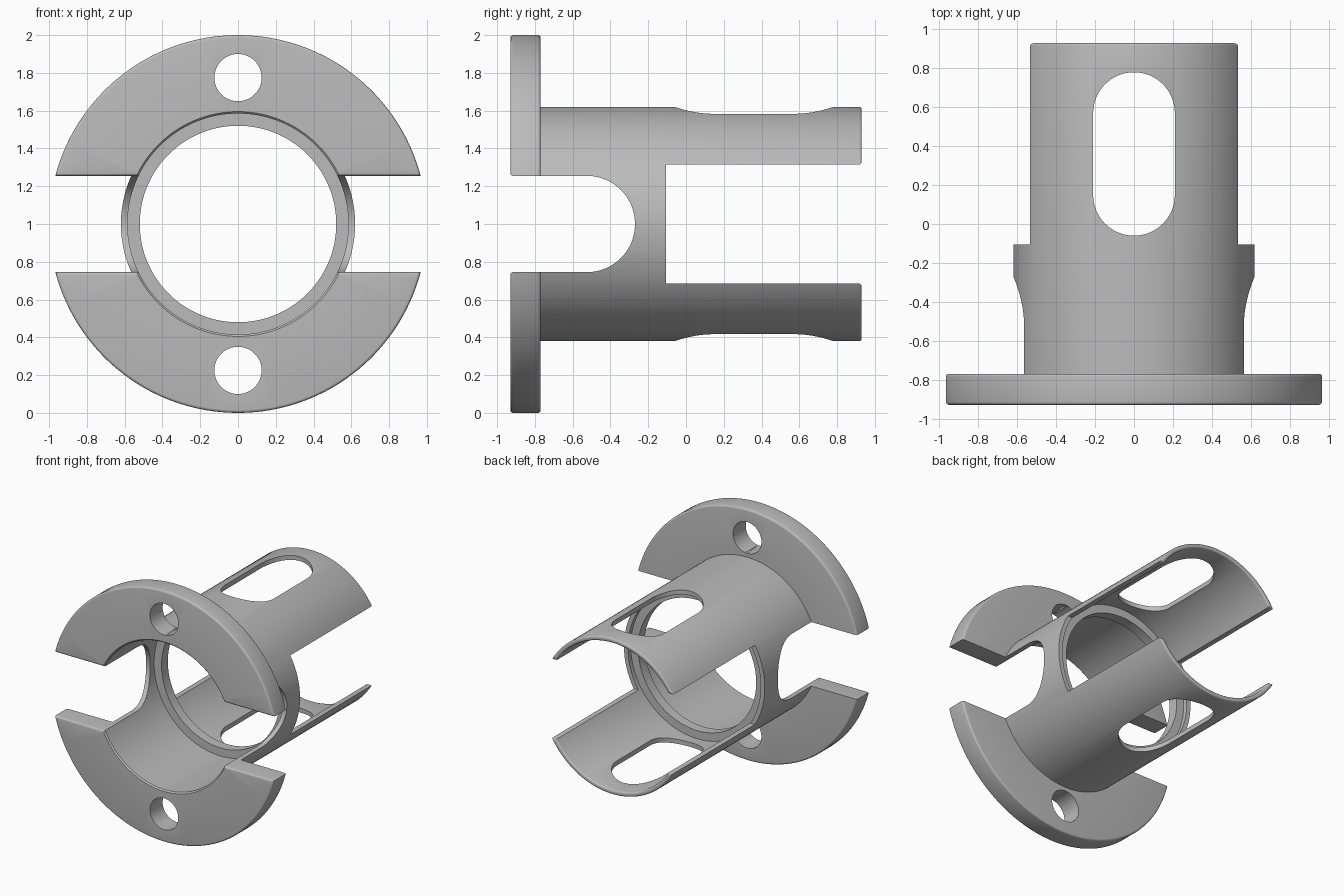
import bpy, bmesh, math
from mathutils import Vector, Matrix

cube = bpy.data.objects.get("Cube")
if cube:
    bpy.data.objects.remove(cube, do_unlink=True)

CENTRE_Z = 1.0
SEGMENTS = 144

grey = bpy.data.materials.new("plain grey")
grey.use_nodes = True
colour = (0.5, 0.5, 0.5, 1)
grey.diffuse_color = colour
for node in grey.node_tree.nodes:
    if node.type == 'BSDF_PRINCIPLED':
        node.inputs["Base Color"].default_value = colour


def make_object(name, bm):
    bmesh.ops.recalc_face_normals(bm, faces=bm.faces)
    mesh = bpy.data.meshes.new(name)
    bm.to_mesh(mesh)
    bm.free()
    mesh.materials.append(grey)
    obj = bpy.data.objects.new(name, mesh)
    bpy.context.collection.objects.link(obj)
    return obj


def revolve(name, profile):
    """Spin a closed (radius, y) profile around the sleeve axis."""
    bm = bmesh.new()
    rings = []
    for i in range(SEGMENTS):
        a = 2 * math.pi * i / SEGMENTS
        rings.append([bm.verts.new((r * math.sin(a), y, CENTRE_Z + r * math.cos(a)))
                      for r, y in profile])
    n = len(profile)
    for i in range(SEGMENTS):
        p, q = rings[i], rings[(i + 1) % SEGMENTS]
        for j in range(n):
            k = (j + 1) % n
            bm.faces.new((p[j], p[k], q[k], q[j]))
    return make_object(name, bm)


def prism(name, points, direction):
    """Extrude a flat outline along a direction to make a cutter."""
    bm = bmesh.new()
    face = bm.faces.new([bm.verts.new(p) for p in points])
    out = bmesh.ops.extrude_face_region(bm, geom=[face])
    verts = [v for v in out["geom"] if isinstance(v, bmesh.types.BMVert)]
    bmesh.ops.translate(bm, verts=verts, vec=Vector(direction))
    obj = make_object(name, bm)
    obj.hide_render = True
    return obj


def arc(cx, cy, r, start, end, steps):
    return [(cx + r * math.cos(math.radians(start + (end - start) * i / steps)),
             cy + r * math.sin(math.radians(start + (end - start) * i / steps)))
            for i in range(steps + 1)]


# Sleeve, rounded flange and inner stop ring in one profile
f = 0.015
profile = arc(1 - f, -0.93 + f, f, -90, 0, 4)
profile += arc(1 - f, -0.77 - f, f, 0, 90, 4)
profile += [(0.62, -0.77)]
profile += arc(0.608, 0.918, 0.012, 0, 90, 3)
profile += arc(0.597, 0.918, 0.012, 90, 180, 3)
profile += [(0.585, -0.14), (0.52, -0.14), (0.52, -0.22), (0.585, -0.22),
            (0.585, -0.92), (0.595, -0.93)]
sleeve = revolve("flanged_sleeve", profile)

# Round-ended notch through both sides at the front
h = 0.255
half = [(-1.2, h + f), (-0.93, h + f)]
half += arc(-0.93 + f, h + f, f, 180, 270, 4)
notch = half + arc(-0.27 - h, 0, h, 90, -90, 40) + [(y, -z) for y, z in reversed(half)]
cutters = [prism("side_notch_cutter",
                 [(-1.5, y, CENTRE_Z + z) for y, z in notch], (3, 0, 0))]

# Square notch through both sides at the back
h = 0.315
half = [(-0.105, h)] + arc(0.93 - f, h + f, f, 270, 360, 4) + [(1.2, h + f)]
notch = half + [(y, -z) for y, z in reversed(half)]
cutters.append(prism("rear_notch_cutter",
                     [(-1.5, y, CENTRE_Z + z) for y, z in notch], (3, 0, 0)))

# Long slot through the upper and lower arms
slot = arc(0, 0.57, 0.21, 0, 180, 32) + arc(0, 0.15, 0.21, 180, 360, 32)
cutters.append(prism("arm_slot_cutter", [(x, y, -0.5) for x, y in slot], (0, 0, 3)))

# Bolt holes in the flange
for side in (1, -1):
    hole = arc(0, CENTRE_Z + side * 0.775, 0.125, 0, 360, 48)[:-1]
    cutters.append(prism("bolt_hole_cutter", [(x, -1.2, z) for x, z in hole], (0, 0.5, 0)))

# Apply the cuts
bpy.ops.object.select_all(action='DESELECT')
sleeve.select_set(True)
bpy.context.view_layer.objects.active = sleeve
for cutter in cutters:
    mod = sleeve.modifiers.new(cutter.name, 'BOOLEAN')
    mod.operation = 'DIFFERENCE'
    mod.solver = 'EXACT'
    mod.object = cutter
    bpy.ops.object.modifier_apply(modifier=mod.name)
    bpy.data.objects.remove(cutter, do_unlink=True)

bpy.ops.object.shade_smooth_by_angle(angle=math.radians(35))
